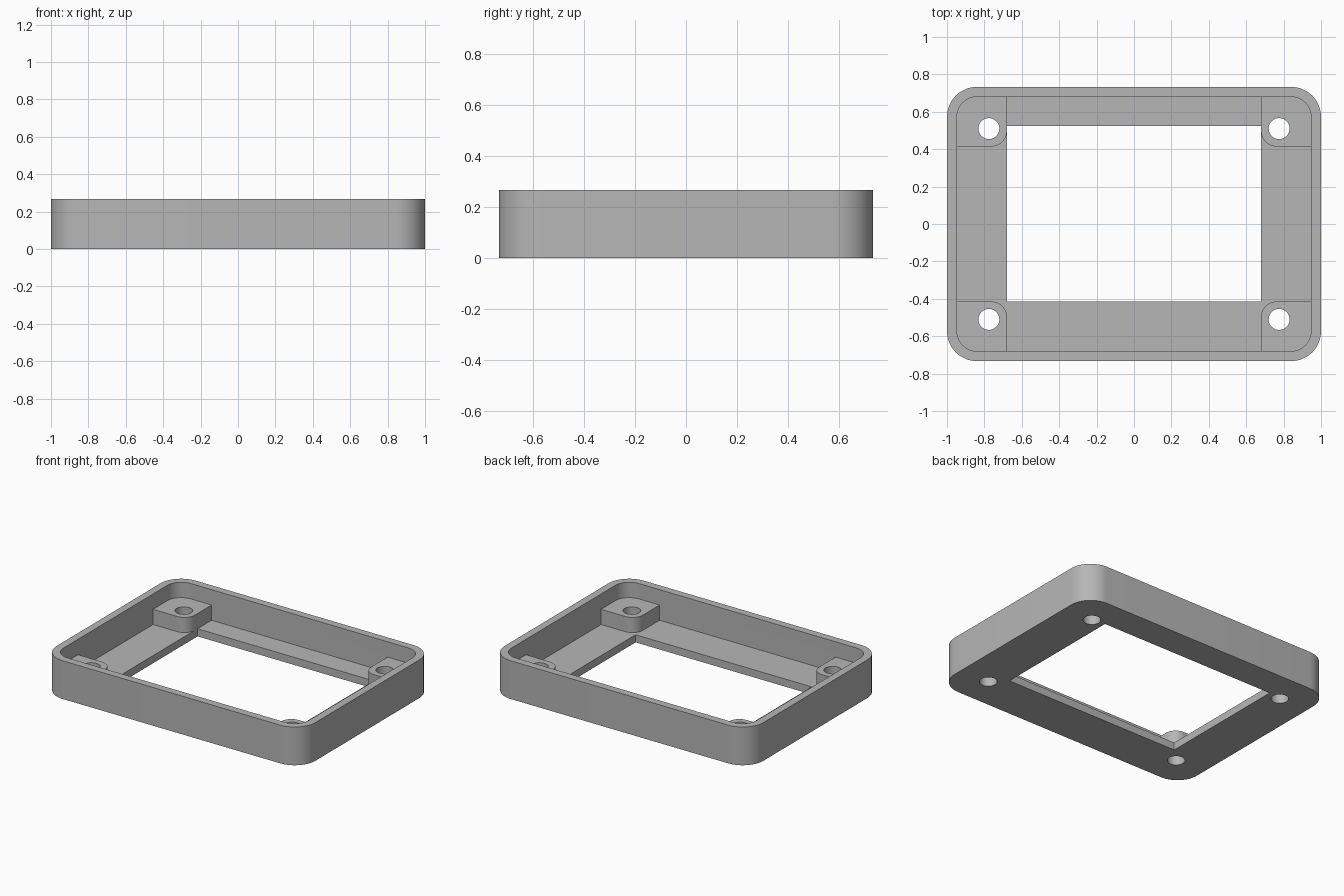
import bpy
import bmesh
from math import cos, sin, pi, radians

default = bpy.data.objects.get("Cube")
if default:
    bpy.data.objects.remove(default, do_unlink=True)

# Main dimensions
HALF_X, HALF_Y, HEIGHT = 1.0, 0.733, 0.267
WALL = 0.0533
FLOOR = WALL
BOSS_TOP = 3 * WALL
RADIUS = 0.16
BOSS_X, BOSS_Y = 0.68, 0.415
HOLE_X, HOLE_Y, HOLE_R = 0.776, 0.51, 0.056

grey = bpy.data.materials.new("light grey plastic")
grey.use_nodes = True
colour = (0.47, 0.47, 0.47, 1)
grey.diffuse_color = colour
grey.node_tree.nodes["Principled BSDF"].inputs["Base Color"].default_value = colour


def prism(name, points, z0, z1):
    """Extrude a counter-clockwise outline from z0 to z1."""
    bm = bmesh.new()
    face = bm.faces.new([bm.verts.new((x, y, z0)) for x, y in points])
    top = bmesh.ops.extrude_face_region(bm, geom=[face])["geom"]
    bmesh.ops.translate(bm, vec=(0, 0, z1 - z0),
                        verts=[v for v in top if isinstance(v, bmesh.types.BMVert)])
    bmesh.ops.recalc_face_normals(bm, faces=bm.faces)
    mesh = bpy.data.meshes.new(name)
    bm.to_mesh(mesh)
    bm.free()
    mesh.materials.append(grey)
    obj = bpy.data.objects.new(name, mesh)
    bpy.context.collection.objects.link(obj)
    return obj


def rounded(x0, x1, y0, y1, r, steps=12):
    """Outline of a rectangle with rounded corners."""
    centres = [(x1 - r, y1 - r), (x0 + r, y1 - r), (x0 + r, y0 + r), (x1 - r, y0 + r)]
    return [(cx + r * cos(a), cy + r * sin(a))
            for q, (cx, cy) in enumerate(centres)
            for a in [(q + i / steps) * pi / 2 for i in range(steps + 1)]]


def circle(cx, cy, r, n=40):
    return [(cx + r * cos(2 * pi * i / n), cy + r * sin(2 * pi * i / n)) for i in range(n)]


def subtract(target, cutter):
    """Cut the cutter out of the target and discard it."""
    mod = target.modifiers.new("cut", "BOOLEAN")
    mod.operation = "DIFFERENCE"
    mod.solver = "EXACT"
    mod.object = cutter
    graph = bpy.context.evaluated_depsgraph_get()
    result = bpy.data.meshes.new_from_object(target.evaluated_get(graph))
    target.modifiers.clear()
    target.data = result
    bpy.data.objects.remove(cutter, do_unlink=True)


corners = [(sx, sy) for sx in (-1, 1) for sy in (-1, 1)]

# Inner cavity, leaving a raised mounting boss in each corner
ix, iy = HALF_X - WALL, HALF_Y - WALL
cavity = prism("cavity", rounded(-ix, ix, -iy, iy, RADIUS - WALL), FLOOR, HEIGHT + 0.1)
for sx, sy in corners:
    xs = sorted((sx * BOSS_X, sx * 1.3))
    ys = sorted((sy * BOSS_Y, sy * 1.1))
    subtract(cavity, prism("boss", rounded(*xs, *ys, 0.08), -0.1, BOSS_TOP))

# Open tray with rounded outer walls
tray = prism("bezel_frame", rounded(-HALF_X, HALF_X, -HALF_Y, HALF_Y, RADIUS), 0, HEIGHT)
subtract(tray, cavity)

# Window through the floor, offset towards the back
window = [(-BOSS_X, -BOSS_Y), (BOSS_X, -BOSS_Y), (BOSS_X, 0.525), (-BOSS_X, 0.525)]
subtract(tray, prism("window", window, -0.1, FLOOR + 0.04))

# Screw holes through the bosses
for sx, sy in corners:
    subtract(tray, prism("screw_hole", circle(sx * HOLE_X, sy * HOLE_Y, HOLE_R), -0.1, HEIGHT))

# Smooth the curved walls, keep the edges crisp
bpy.ops.object.select_all(action="DESELECT")
tray.select_set(True)
bpy.context.view_layer.objects.active = tray
bpy.ops.object.shade_smooth_by_angle(angle=radians(30))
